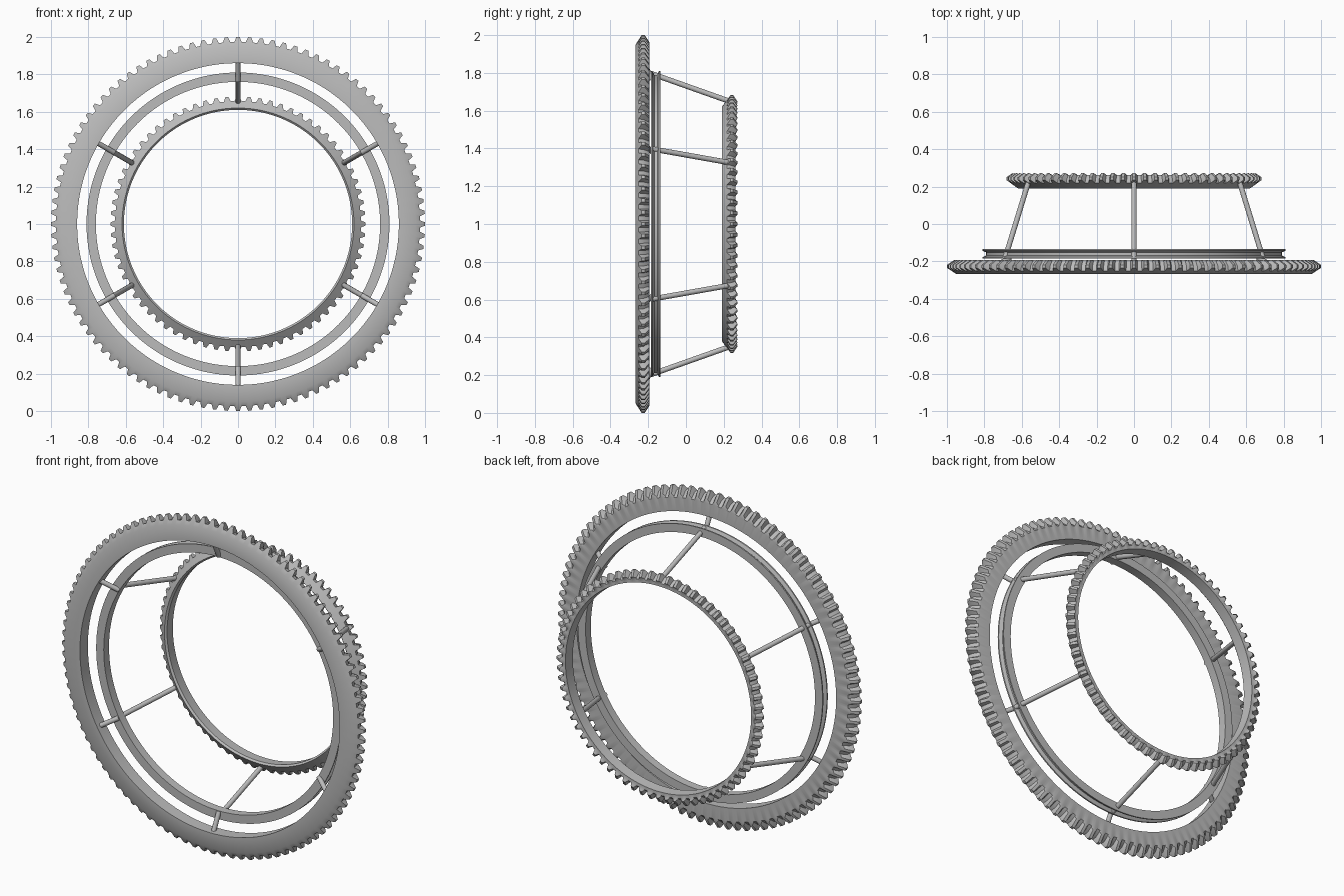
import bpy, bmesh
from math import cos, sin, pi, radians
from mathutils import Vector

if "Cube" in bpy.data.objects:
    bpy.data.objects.remove(bpy.data.objects["Cube"])

metal = bpy.data.materials.new("grey_metal")
metal.use_nodes = True
GREY = (0.5, 0.5, 0.5, 1)
metal.diffuse_color = GREY
metal.node_tree.nodes["Principled BSDF"].inputs["Base Color"].default_value = GREY


def place(radius, y, angle):
    """Point at a radius and angle about the wheel axis."""
    return Vector((radius * sin(angle), y, 1 + radius * cos(angle)))


def finish(bm, name):
    bmesh.ops.recalc_face_normals(bm, faces=bm.faces)
    mesh = bpy.data.meshes.new(name)
    bm.to_mesh(mesh)
    bm.free()
    obj = bpy.data.objects.new(name, mesh)
    bpy.context.collection.objects.link(obj)
    mesh.materials.append(metal)
    bpy.ops.object.select_all(action='DESELECT')
    obj.select_set(True)
    bpy.context.view_layer.objects.active = obj
    bpy.ops.object.shade_smooth_by_angle(angle=radians(35))
    return obj


def loft_ring(name, sections):
    """Close a ring through a list of (angle, profile) sections."""
    bm = bmesh.new()
    loops = [[bm.verts.new(place(r, y, a)) for r, y in prof] for a, prof in sections]
    for i, loop in enumerate(loops):
        nxt = loops[(i + 1) % len(loops)]
        for j in range(len(loop)):
            k = (j + 1) % len(loop)
            bm.faces.new((loop[j], loop[k], nxt[k], nxt[j]))
    return finish(bm, name)


def gear(name, teeth, root, tip):
    """Toothed ring that alternates between a root and a tip profile."""
    sections = []
    step = 2 * pi / teeth
    for t in range(teeth):
        for frac, prof in ((-0.5, root), (-0.32, root), (-0.14, tip), (0.14, tip), (0.32, root)):
            sections.append(((t + frac) * step, prof))
    return loft_ring(name, sections)


def rod(name, start, end, angle, radius=0.014, sides=16):
    """Round bar between two (radius, y) points."""
    a, b = place(*start, angle), place(*end, angle)
    bm = bmesh.new()
    bmesh.ops.create_cone(bm, cap_ends=True, segments=sides, radius1=radius,
                          radius2=radius, depth=(b - a).length)
    turn = (b - a).to_track_quat('Z', 'Y').to_matrix()
    for v in bm.verts:
        v.co = turn @ v.co + (a + b) / 2
    return finish(bm, name)


# Large front gear: plain front face, teeth on the outer and rear edge
front_base = [(0.94, -0.192), (0.86, -0.192), (0.86, -0.267), (0.95, -0.267)]
gear("front_gear", 100,
     front_base + [(0.973, -0.252), (0.968, -0.225), (0.945, -0.198)],
     front_base + [(1.0, -0.235), (1.0, -0.218), (0.96, -0.192)])

# Small rear gear with a conical front face
rear_base = [(0.635, 0.262), (0.615, 0.262), (0.61, 0.2), (0.62, 0.19)]
gear("rear_gear", 72,
     rear_base + [(0.658, 0.218), (0.655, 0.235), (0.64, 0.258)],
     rear_base + [(0.682, 0.235), (0.682, 0.25), (0.65, 0.272)])

# Middle ring with a grooved rim
rim = [(0.76, -0.185), (0.81, -0.185), (0.81, -0.177), (0.79, -0.168),
       (0.79, -0.152), (0.81, -0.143), (0.81, -0.135), (0.76, -0.135)]
loft_ring("middle_ring", [(2 * pi * i / 128, rim) for i in range(128)])

# Six slanted struts and the short spokes that hold the front gear
for i in range(6):
    angle = i * pi / 3
    rod(f"strut_{i + 1}", (0.795, -0.18), (0.648, 0.235), angle)
    rod(f"spoke_{i + 1}", (0.765, -0.18), (0.875, -0.235), angle)
